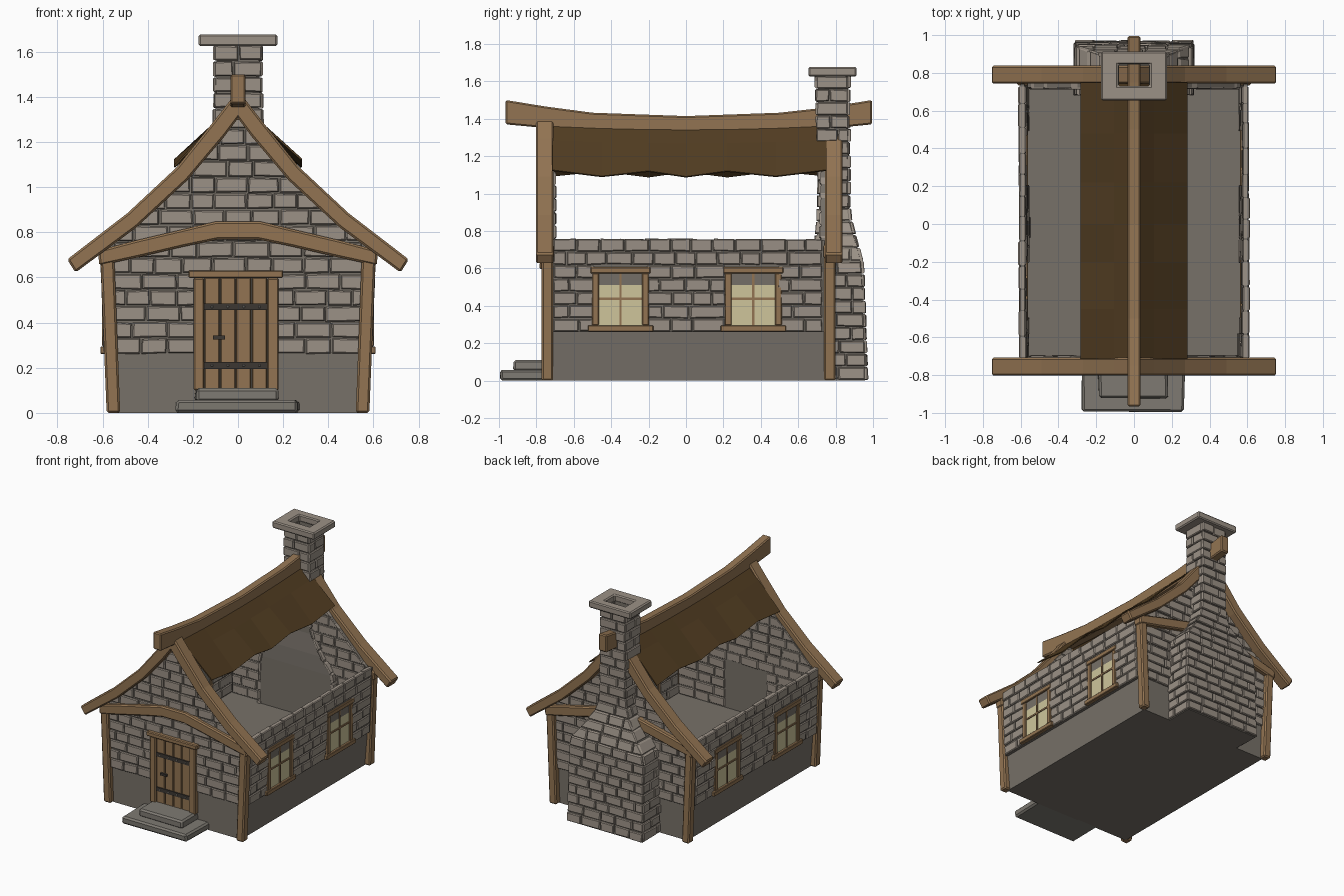
import bpy, bmesh, math, random
from mathutils import Vector

if "Cube" in bpy.data.objects:
    bpy.data.objects.remove(bpy.data.objects["Cube"])

random.seed(4)

def material(name, rgb):
    m = bpy.data.materials.new(name)
    m.diffuse_color = (*rgb, 1)
    m.use_nodes = True
    m.node_tree.nodes["Principled BSDF"].inputs["Base Color"].default_value = m.diffuse_color
    return m

BRICK = material("light stone", (0.33, 0.285, 0.24))
STONE = material("dark stone", (0.185, 0.165, 0.14))
STEP = material("step stone", (0.21, 0.195, 0.17))
WOOD = material("timber", (0.29, 0.175, 0.085))
UNDERLAY = material("dark roof boards", (0.085, 0.047, 0.016))
GLASS = material("pale window glass", (0.62, 0.56, 0.33))
IRON = material("dark iron", (0.045, 0.038, 0.032))
RIVET = material("rivet metal", (0.25, 0.24, 0.22))

def finish(name, bm, mat, bevel=0):
    bmesh.ops.recalc_face_normals(bm, faces=bm.faces)
    me = bpy.data.meshes.new(name)
    bm.to_mesh(me)
    bm.free()
    me.materials.append(mat)
    ob = bpy.data.objects.new(name, me)
    bpy.context.collection.objects.link(ob)
    if bevel:
        b = ob.modifiers.new("bevel", 'BEVEL')
        b.width, b.segments, b.limit_method = bevel, 1, 'ANGLE'
    return ob

def add_loft(bm, rings, caps=True, loop=False):
    vs = [[bm.verts.new(p) for p in r] for r in rings]
    n = len(vs[0])
    for a, b in zip(vs, vs[1:] + (vs[:1] if loop else [])):
        for i in range(n):
            bm.faces.new((a[i], a[(i + 1) % n], b[(i + 1) % n], b[i]))
    if caps:
        bm.faces.new(vs[0])
        bm.faces.new(vs[-1])

def loft(name, mat, rings, bevel=0, **kw):
    bm = bmesh.new()
    add_loft(bm, rings, **kw)
    return finish(name, bm, mat, bevel)

def rect(hw, y0, y1, z):
    return [(-hw, y0, z), (hw, y0, z), (hw, y1, z), (-hw, y1, z)]

def boxes(name, mat, items, bevel=0, jitter=0):
    bm = bmesh.new()
    for x0, x1, y0, y1, z0, z1 in items:
        j = lambda: random.uniform(-jitter, jitter)
        add_loft(bm, [[(x + j(), y + j(), z) for x, y in
                       ((x0, y0), (x1, y0), (x1, y1), (x0, y1))] for z in (z0, z1)])
    return finish(name, bm, mat, bevel)

def table(rows, z):
    """Linear interpolation in rows of (z, value, ...)."""
    for a, b in zip(rows, rows[1:]):
        if z <= b[0]:
            t = max(0, (z - a[0]) / (b[0] - a[0]))
            return [p + (q - p) * t for p, q in zip(a[1:], b[1:])]
    return list(rows[-1][1:])

def lay_bricks(bm, place, spans, v0, v1, d0, d1):
    """Courses of irregular chamfered stones; place(u, v, depth) gives the 3D point."""
    n = round((v1 - v0) / 0.071)
    h, gap = (v1 - v0) / n, 0.0035
    r = lambda s: random.uniform(-s, s)
    for k in range(n):
        a, b = v0 + k * h, v0 + (k + 1) * h
        for (l0, h0), (l1, h1) in zip(spans(a, (a + b) / 2), spans(b, (a + b) / 2)):
            u = l0
            w = random.uniform(0.06, 0.09) if k % 2 else random.uniform(0.11, 0.15)
            while u < h0 - 0.01:
                e = u + w
                if h0 - e < 0.05:
                    e = h0
                c = [(u + gap, a + gap), (e - gap, a + gap),
                     (min(max(e - gap, l1), h1), b - gap), (min(max(u + gap, l1), h1), b - gap)]
                c = [(x + r(0.002), z + r(0.003)) for x, z in c]
                mu, mv = sum(p[0] for p in c) / 4, sum(p[1] for p in c) / 4
                ins = [(x + (mu - x) * 0.08, z + (mv - z) * 0.16) for x, z in c]
                i, o = d0 + r(0.004), d1 + r(0.004)
                add_loft(bm, [[place(x, z, d) for x, z in q] for q, d in
                              ((ins, i), (c, i + 0.006), (c, o - 0.006), (ins, o))])
                u, w = e, random.uniform(0.1, 0.16)

# Solid plinth that also forms the floor
loft("plinth", STONE, [rect(0.54, -0.735, 0.755, 0), rect(0.562, -0.735, 0.755, 0.26)])

# Gable end walls: thin cores with stones showing on both faces
GABLE = [(0.26, 0.55), (0.74, 0.565), (0.85, 0.46), (1.06, 0.25), (1.26, 0.083), (1.36, 0.005)]

def front_spans(z, mid):
    w = table(GABLE, z)[0]
    return [(-w, -0.18), (0.165, w)] if mid < 0.6 else [(-w, w)]

def rear_spans(z, mid):
    w = table(GABLE, z)[0]
    return [(-w, w)]

for label, y, out, spans in (("front", -0.72, -1, front_spans), ("rear", 0.74, 1, rear_spans)):
    loft(label + "_gable_wall", STONE, [rect(w, y - 0.018, y + 0.018, z) for z, w in GABLE])
    bm = bmesh.new()
    lay_bricks(bm, lambda u, v, d: (u, y + out * d, v), spans, 0.26, 1.33, -0.024, 0.03)
    finish(label + "_gable_stones", bm, BRICK)

# Side walls leaning slightly outward, with window gaps in the stones
def side_spans(z, mid):
    return [(-0.71, -0.49), (-0.21, 0.21), (0.49, 0.73)] if mid < 0.6 else [(-0.71, 0.73)]

for label, s in (("left", -1), ("right", 1)):
    place = lambda u, v, d: (s * (d + 0.04 * (v - 0.26)), u, v)
    loft(label + "_side_wall", STONE,
         [[place(u, z, d) for u, d in ((-0.72, 0.56), (0.74, 0.56), (0.74, 0.582), (-0.72, 0.582))]
          for z in (0.26, 0.752)])
    bm = bmesh.new()
    lay_bricks(bm, place, side_spans, 0.26, 0.76, 0.552, 0.591)
    finish(label + "_side_stones", bm, BRICK)

# Windows, two on each side
frames, panes, bars = [], [], []
for s in (-1, 1):
    def part(items, x0, x1, *rest):
        items.append((min(s * x0, s * x1), max(s * x0, s * x1), *rest))
    for yc in (-0.35, 0.36):
        part(frames, 0.56, 0.608, yc - 0.16, yc + 0.16, 0.573, 0.607)
        part(frames, 0.56, 0.61, yc - 0.175, yc + 0.175, 0.262, 0.295)
        for d in (-0.134, 0.134):
            part(frames, 0.56, 0.603, yc + d - 0.018, yc + d + 0.018, 0.295, 0.573)
        part(panes, 0.582, 0.592, yc - 0.12, yc + 0.12, 0.295, 0.573)
        part(bars, 0.585, 0.598, yc - 0.006, yc + 0.006, 0.295, 0.573)
        part(bars, 0.585, 0.598, yc - 0.12, yc + 0.12, 0.432, 0.444)
boxes("window_frames", WOOD, frames, 0.004)
boxes("window_panes", GLASS, panes)
boxes("window_bars", WOOD, bars)

# Door with planks, frame, straps, rivets and handle
boxes("door_planks", WOOD, [(-0.15 + i * 0.07 + 0.002, -0.15 + (i + 1) * 0.07 - 0.002,
                             -0.757, -0.73, 0.1, 0.6) for i in range(4)], 0.004)
boxes("door_frame", WOOD, [(-0.197, -0.15, -0.77, -0.72, 0.1, 0.598),
                           (0.13, 0.18, -0.77, -0.72, 0.1, 0.598),
                           (-0.22, 0.2, -0.782, -0.72, 0.597, 0.632)], 0.006)
boxes("door_straps", IRON, [(-0.15, 0.13, -0.764, -0.75, z - 0.015, z + 0.015) for z in (0.21, 0.47)])
boxes("door_rivets", RIVET, [(x - 0.005, x + 0.005, -0.769, -0.76, z - 0.005, z + 0.005)
                             for z in (0.21, 0.47) for x in (-0.115, -0.045, 0.025, 0.095)], 0.002)
boxes("door_handle", IRON, [(-0.11, -0.058, -0.772, -0.75, 0.325, 0.342)])

# Entrance steps
boxes("lower_step", STEP, [(-0.275, 0.268, -0.995, -0.72, 0, 0.057)], 0.012, 0.006)
boxes("upper_step", STEP, [(-0.19, 0.18, -0.922, -0.72, 0.05, 0.11)], 0.012, 0.006)

# Timber frame: corner posts, cranked tie beams and curved rafters at both ends
def frame_beam(name, upper, lower, y0, y1, bevel=0.009):
    loft(name, WOOD, [[(a[0], y0, a[1]), (a[0], y1, a[1]), (b[0], y1, b[1]), (b[0], y0, b[1])]
                      for a, b in zip(upper, lower)], bevel)

def mirrored(half):
    """Points from the right end to the centre line, continued to the left."""
    return half + [(-x, z) for x, z in reversed(half) if x > 0]

tie_top = mirrored([(0.62, 0.72), (0.45, 0.765), (0.25, 0.812), (0.1, 0.848)])
tie_low = mirrored([(0.615, 0.652), (0.44, 0.69), (0.24, 0.737), (0.09, 0.768)])
raft_top = mirrored([(0.757, 0.68), (0.49, 0.885), (0.27, 1.09), (0.105, 1.295), (0, 1.43)])
raft_low = mirrored([(0.72, 0.622), (0.45, 0.822), (0.225, 1.03), (0.06, 1.225), (0, 1.305)])
for label, y0, y1, r0, r1 in (("front", -0.772, -0.71, -0.802, -0.708),
                              ("rear", 0.738, 0.8, 0.743, 0.838)):
    for side, s in (("left", -1), ("right", 1)):
        frame_beam(f"{label}_{side}_post", [(s * 0.582, 0), (s * 0.61, 0.69)],
                   [(s * 0.522, 0), (s * 0.548, 0.69)], y0, y1)
    frame_beam(label + "_tie_beam", tie_top, tie_low, y0 - 0.004, y1 + 0.004)
    frame_beam(label + "_rafters", raft_top, raft_low, r0, r1)

# Sagging ridge beam
RIDGE = [(-0.965, 1.5, 1.37), (-0.75, 1.465, 1.35), (-0.5, 1.432, 1.33), (0, 1.414, 1.31),
         (0.5, 1.432, 1.325), (0.75, 1.46, 1.345), (0.995, 1.5, 1.37)]
loft("ridge_beam", WOOD, [[(-0.034, y, t), (0.034, y, t), (0.034, y, b), (-0.034, y, b)]
                          for y, t, b in RIDGE], 0.008)

# Roof underlay with ragged lower edges
bm = bmesh.new()
rows = []
for i, y in enumerate((-0.715, -0.45, -0.2, 0, 0.22, 0.48, 0.75)):
    sag = 0.02 * (1 - (y / 0.75) ** 2)
    row = []
    for x, z in ((-0.27, 1.112), (-0.105, 1.288), (0, 1.395), (0.105, 1.288), (0.27, 1.112)):
        if abs(x) > 0.2:
            k = (0.014 if (i % 2 == 1) == (x > 0) else -0.014)
            x, z = x + math.copysign(k, x), z - k * 1.05
        row.append(bm.verts.new((x, y, z - sag * (0.3 if abs(x) > 0.2 else 1))))
    rows.append(row)
for a, b in zip(rows, rows[1:]):
    for i in range(4):
        bm.faces.new((a[i], a[i + 1], b[i + 1], b[i]))
sheet = finish("roof_underlay", bm, UNDERLAY)
sheet.modifiers.new("thickness", 'SOLIDIFY').thickness = 0.008

# Chimney: hollow core (z, half width, inner y, outer y) clad in stones
CHIMNEY = [(0, 0.305, 0.69, 0.958), (0.62, 0.298, 0.69, 0.937), (0.74, 0.205, 0.695, 0.905),
           (0.88, 0.112, 0.71, 0.868), (1.0, 0.098, 0.71, 0.865), (1.63, 0.095, 0.705, 0.865)]
loft("chimney_core", STONE, [rect(w, a, b, z) for z, w, a, b in CHIMNEY]
     + [rect(0.08, 0.728, 0.845, z) for z in (1.63, 1.2)])
bm = bmesh.new()
back_spans = lambda z, m: [(-table(CHIMNEY, z)[0] - 0.012, table(CHIMNEY, z)[0] + 0.012)]
flank_spans = lambda z, m: [(table(CHIMNEY, z)[1] - 0.012, table(CHIMNEY, z)[2] + 0.004)]
lay_bricks(bm, lambda u, v, d: (u, table(CHIMNEY, v)[2] + d, v), back_spans, 0.003, 1.63, -0.008, 0.014)
lay_bricks(bm, lambda u, v, d: (u, table(CHIMNEY, v)[1] - d, v), back_spans, 1.28, 1.63, -0.008, 0.014)
for s in (-1, 1):
    lay_bricks(bm, lambda u, v, d: (s * (table(CHIMNEY, v)[0] + d), u, v), flank_spans,
               0.003, 1.63, -0.008, 0.014)
finish("chimney_stones", bm, BRICK)
loft("chimney_cap", BRICK, [rect(0.175, 0.655, 0.912, 1.625), rect(0.175, 0.655, 0.912, 1.677),
                            rect(0.083, 0.73, 0.846, 1.677), rect(0.083, 0.73, 0.846, 1.625)],
     0.008, caps=False, loop=True)
